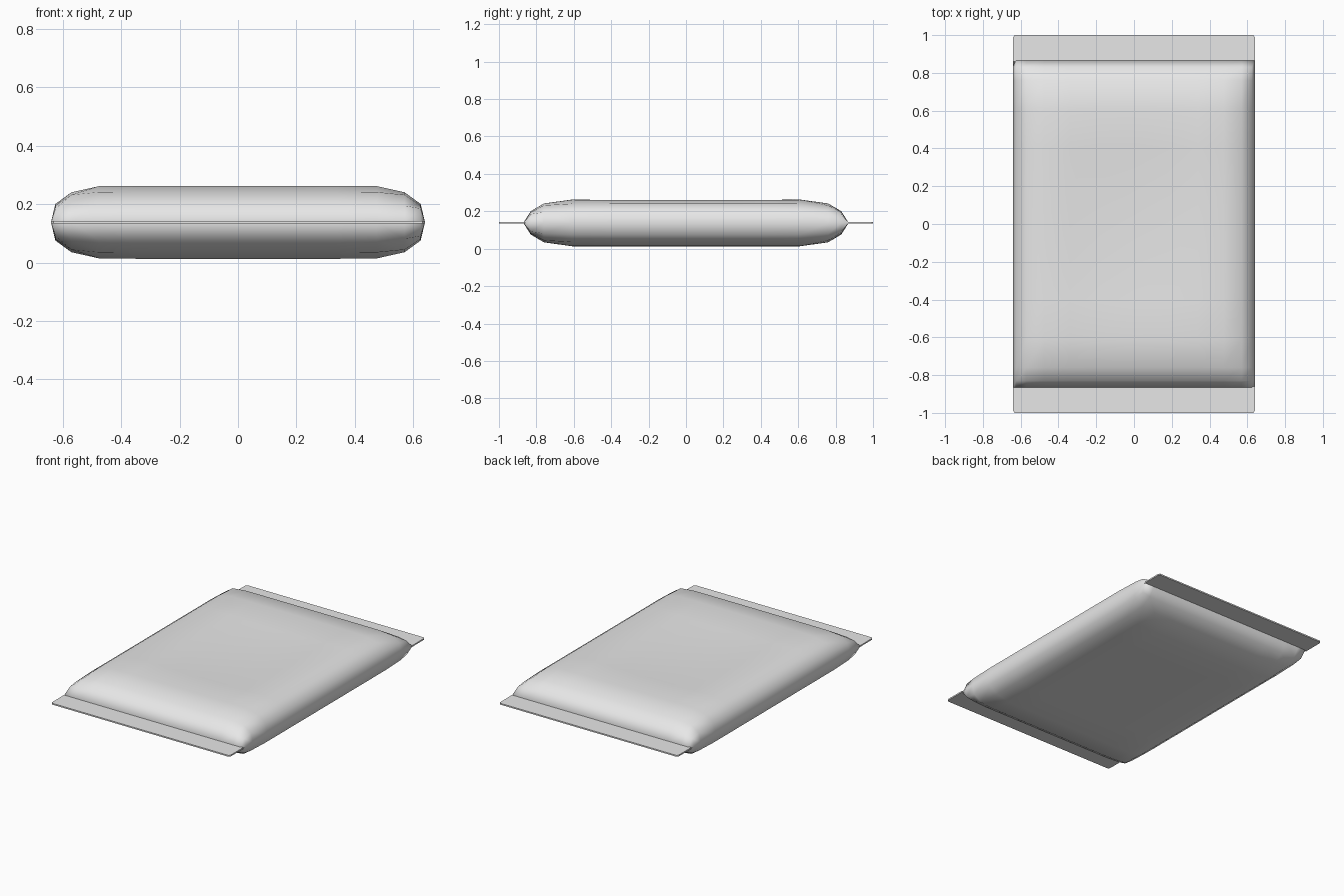
import bpy, bmesh, math

cube = bpy.data.objects.get("Cube")
if cube:
    bpy.data.objects.remove(cube, do_unlink=True)

SEAM = 0.138      # height of the sealed seam
PUFF = 0.125      # bulge above and below the seam
DIP = 0.022       # soft hollow in the middle of the top
WIDTH, LENGTH, SEAL_END = 0.64, 0.87, 1.0

foil = bpy.data.materials.new("light grey foil")
foil.use_nodes = True
colour = (0.8, 0.8, 0.8, 1)
foil.diffuse_color = colour
foil.node_tree.nodes["Principled BSDF"].inputs["Base Color"].default_value = colour


def finish(name, bm, angle):
    bmesh.ops.recalc_face_normals(bm, faces=bm.faces)
    mesh = bpy.data.meshes.new(name)
    bm.to_mesh(mesh)
    bm.free()
    mesh.materials.append(foil)
    obj = bpy.data.objects.new(name, mesh)
    bpy.context.collection.objects.link(obj)
    bpy.ops.object.select_all(action='DESELECT')
    obj.select_set(True)
    bpy.context.view_layer.objects.active = obj
    bpy.ops.object.shade_smooth_by_angle(angle=math.radians(angle))
    return obj


# Half profiles: position outward from the centre, fraction of full bulge
half_x = [(0, 1), (0.18, 1), (0.34, 1), (0.475, 0.99), (0.57, 0.82), (0.625, 0.5), (WIDTH, 0)]
half_y = [(0, 1), (0.2, 1), (0.4, 1), (0.61, 1), (0.76, 0.83), (0.83, 0.5), (LENGTH, 0)]


def mirrored(half):
    return [(-p, h) for p, h in reversed(half[1:])] + half


def pouch():
    bm = bmesh.new()
    xs, ys = mirrored(half_x), mirrored(half_y)
    for side in (1, -1):
        rows = []
        for y, hy in ys:
            row = []
            for x, hx in xs:
                # Corners fall between the product and the lower profile
                h = PUFF * (hx * hy + min(hx, hy)) / 2
                if side > 0:
                    fx = max(0, 1 - (x / 0.5) ** 2)
                    fy = max(0, 1 - (y / 0.62) ** 2)
                    h -= DIP * fx * fy
                row.append(bm.verts.new((x, y, SEAM + side * h)))
            rows.append(row)
        for a, b in zip(rows, rows[1:]):
            for i in range(len(xs) - 1):
                bm.faces.new((a[i], a[i + 1], b[i + 1], b[i]))
    # Weld top and bottom along the seam
    bmesh.ops.remove_doubles(bm, verts=bm.verts, dist=0.0005)
    return finish("pouch_body", bm, 80)


def seal(name, side):
    # Thin strip with slightly clipped outer corners
    bm = bmesh.new()
    outline = [(-WIDTH, LENGTH - 0.01), (WIDTH, LENGTH - 0.01), (WIDTH, SEAL_END - 0.012),
               (WIDTH - 0.008, SEAL_END), (0.008 - WIDTH, SEAL_END), (-WIDTH, SEAL_END - 0.012)]
    face = bm.faces.new([bm.verts.new((x, side * y, SEAM - 0.004)) for x, y in outline])
    top = bmesh.ops.extrude_face_region(bm, geom=[face])
    for v in top["geom"]:
        if isinstance(v, bmesh.types.BMVert):
            v.co.z += 0.009
    return finish(name, bm, 30)


pouch()
seal("front_seal", -1)
seal("back_seal", 1)
